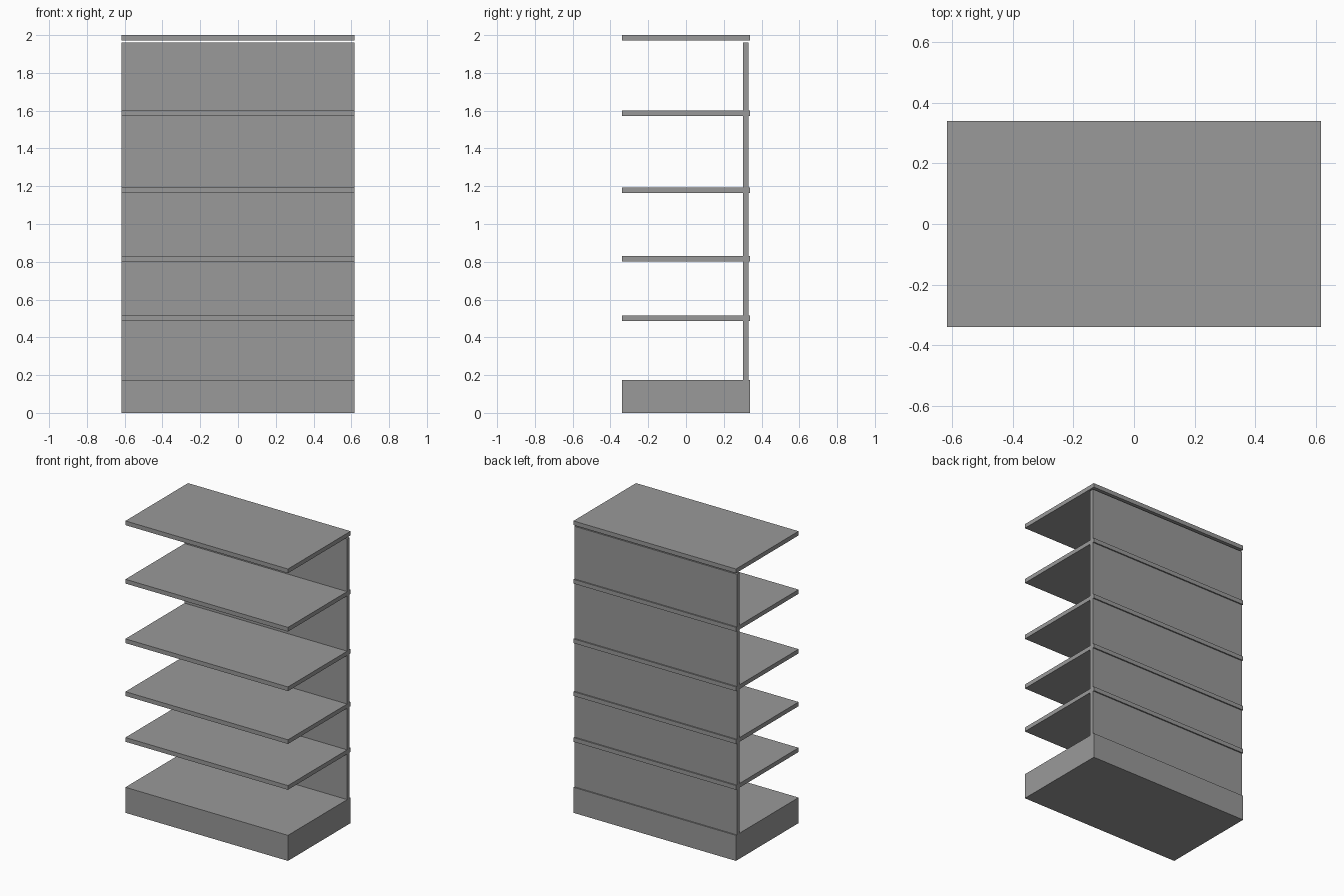
import bpy

cube = bpy.data.objects.get("Cube")
if cube:
    bpy.data.objects.remove(cube, do_unlink=True)

grey = bpy.data.materials.new("mid_grey")
grey.use_nodes = True
colour = (0.32, 0.32, 0.32, 1)
grey.diffuse_color = colour
grey.node_tree.nodes["Principled BSDF"].inputs["Base Color"].default_value = colour

HALF_WIDTH, HALF_DEPTH, SHELF_THICKNESS = 0.616, 0.339, 0.029


def box(name, y0, y1, z0, z1):
    """Full-width box between the given depth and height limits."""
    bpy.ops.mesh.primitive_cube_add(size=1, location=(0, (y0 + y1) / 2, (z0 + z1) / 2))
    part = bpy.context.object
    part.name = name
    part.scale = (2 * HALF_WIDTH, y1 - y0, z1 - z0)
    bpy.ops.object.transform_apply(location=False, rotation=False, scale=True)
    part.data.materials.append(grey)


# Plinth and upright back panel
box("base_plinth", -HALF_DEPTH, HALF_DEPTH, 0, 0.175)
box("back_panel", 0.302, 0.33, 0.175, 1.96)

# Shelves, the topmost floating just above the panel
for i, top in enumerate((0.516, 0.83, 1.192, 1.6, 2.0)):
    name = "top_shelf" if top == 2.0 else f"shelf_{i + 1}"
    box(name, -HALF_DEPTH, HALF_DEPTH, top - SHELF_THICKNESS, top)
